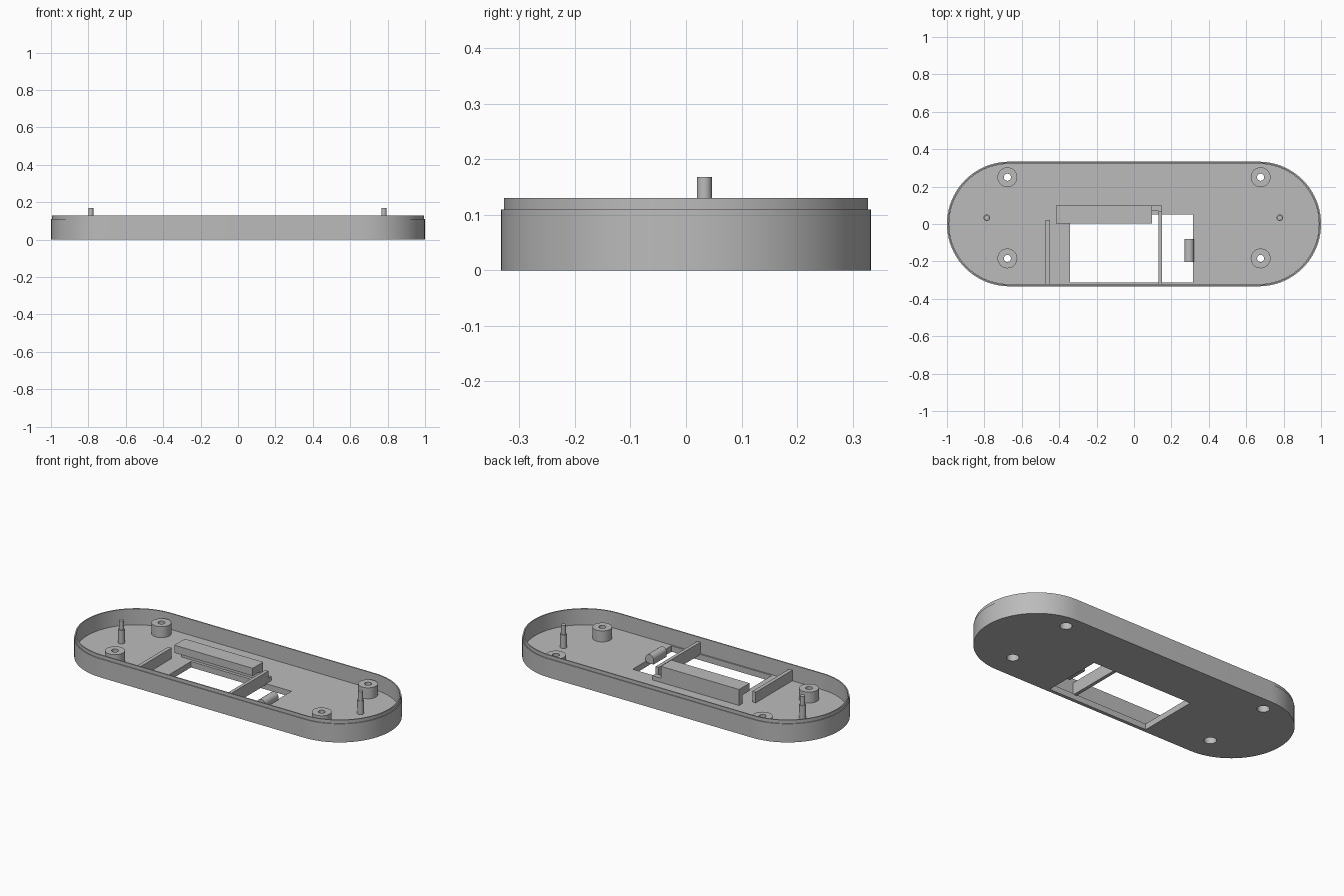
import bpy, bmesh, math

cube = bpy.data.objects.get("Cube")
if cube:
    bpy.data.objects.remove(cube, do_unlink=True)

grey = bpy.data.materials.new("plain_grey")
grey.use_nodes = True
GREY = (0.5, 0.5, 0.5, 1)
grey.diffuse_color = GREY
grey.node_tree.nodes["Principled BSDF"].inputs["Base Color"].default_value = GREY

FLOOR = 0.035   # top of the floor plate
SINK = 0.005    # how far parts sink into the floor
POST_X, POST_YS = 0.677, (-0.184, 0.25)


def finish(name, bm):
    bmesh.ops.recalc_face_normals(bm, faces=bm.faces)
    mesh = bpy.data.meshes.new(name)
    bm.to_mesh(mesh)
    bm.free()
    mesh.materials.append(grey)
    obj = bpy.data.objects.new(name, mesh)
    bpy.context.collection.objects.link(obj)
    return obj


def loft(name, rings):
    """Skin a list of equal rings and cap both ends."""
    bm = bmesh.new()
    loops = [[bm.verts.new(p) for p in ring] for ring in rings]
    n = len(loops[0])
    for a, b in zip(loops, loops[1:]):
        for i in range(n):
            j = (i + 1) % n
            bm.faces.new((a[i], a[j], b[j], b[i]))
    bm.faces.new(loops[0])
    bm.faces.new(loops[-1])
    return finish(name, bm)


def box(name, xs, ys, zs):
    corners = [(xs[0], ys[0]), (xs[1], ys[0]), (xs[1], ys[1]), (xs[0], ys[1])]
    return loft(name, [[(x, y, z) for x, y in corners] for z in zs])


def turned(name, x, y, profile, n=32):
    """Round part from (radius, height) pairs."""
    angles = [2 * math.pi * i / n for i in range(n)]
    return loft(name, [[(x + r * math.cos(a), y + r * math.sin(a), z) for a in angles]
                       for r, z in profile])


def stadium(radius, z, n=40):
    ring = []
    for side in (1, -1):
        for i in range(n + 1):
            a = math.pi * i / n - math.pi / 2
            ring.append((side * (2 / 3 + radius * math.cos(a)),
                         side * radius * math.sin(a), z))
    return ring


def cut(obj, cutter):
    mod = obj.modifiers.new("cut", 'BOOLEAN')
    mod.operation = 'DIFFERENCE'
    mod.solver = 'EXACT'
    mod.object = cutter
    bpy.context.view_layer.objects.active = obj
    bpy.ops.object.modifier_apply(modifier=mod.name)


def smooth(obj):
    bpy.ops.object.select_all(action='DESELECT')
    obj.select_set(True)
    bpy.context.view_layer.objects.active = obj
    bpy.ops.object.shade_smooth_by_angle(angle=math.radians(30))


# Tray: outer wall, stepped lip, inner wall and floor
R = 1 / 3
tray = loft("tray", [stadium(R, 0), stadium(R, 0.11), stadium(R - 0.005, 0.11),
                     stadium(R - 0.005, 0.13), stadium(R - 0.012, 0.13),
                     stadium(R - 0.012, FLOOR)])
cutters = [box("opening_cutter", (-0.343, 0.315), (-0.313, 0.05), (-0.1, 0.08))]

# Screw posts with a through hole and a wide recess underneath
posts = []
for x in (-POST_X, POST_X):
    for y in POST_YS:
        post = turned("screw_post", x, y, [(0.053, FLOOR - SINK), (0.053, 0.1)])
        hole = turned("screw_hole_cutter", x, y,
                      [(0.033, -0.1), (0.033, 0.06), (0.019, 0.06), (0.019, 0.2)])
        cut(post, hole)
        posts.append(post)
        cutters.append(hole)
for cutter in cutters:
    cut(tray, cutter)
for cutter in cutters:
    bpy.data.objects.remove(cutter, do_unlink=True)

# Stepped locating pins
pins = [turned("locating_pin", x, 0.033,
               [(0.018, FLOOR - SINK), (0.018, 0.115), (0.0135, 0.115), (0.0135, 0.168)], 24)
        for x in (-0.787, 0.78)]

# Ribs on both sides of the opening
WALL_Y = -R + 0.01
box("right_rib", (-0.472, -0.45), (WALL_Y, 0.022), (FLOOR - SINK, 0.098))
box("left_rib", (0.13, 0.15), (WALL_Y, 0.07), (FLOOR - SINK, 0.103))
box("rib_foot", (0.095, 0.15), (0.07, 0.1), (FLOOR - SINK, 0.06))

# Clamp rail: upright with an overhanging top, one L-shaped section
section = [(0.1, FLOOR - SINK), (0.1, 0.13), (0.002, 0.13), (0.002, 0.085),
           (0.068, 0.085), (0.068, FLOOR - SINK)]
loft("clamp_rail", [[(x, y, z) for y, z in section] for x in (-0.418, 0.095)])

# Round-topped catch at the edge of the opening
arch = [(0.295 + 0.026 * math.cos(math.pi * i / 12), 0.052 + 0.026 * math.sin(math.pi * i / 12))
        for i in range(13)]
arch += [(0.269, 0.025), (0.321, 0.025)]
catch = loft("catch", [[(x, y, z) for x, z in arch] for y in (-0.204, -0.08)])

for obj in [tray, catch] + posts + pins:
    smooth(obj)
